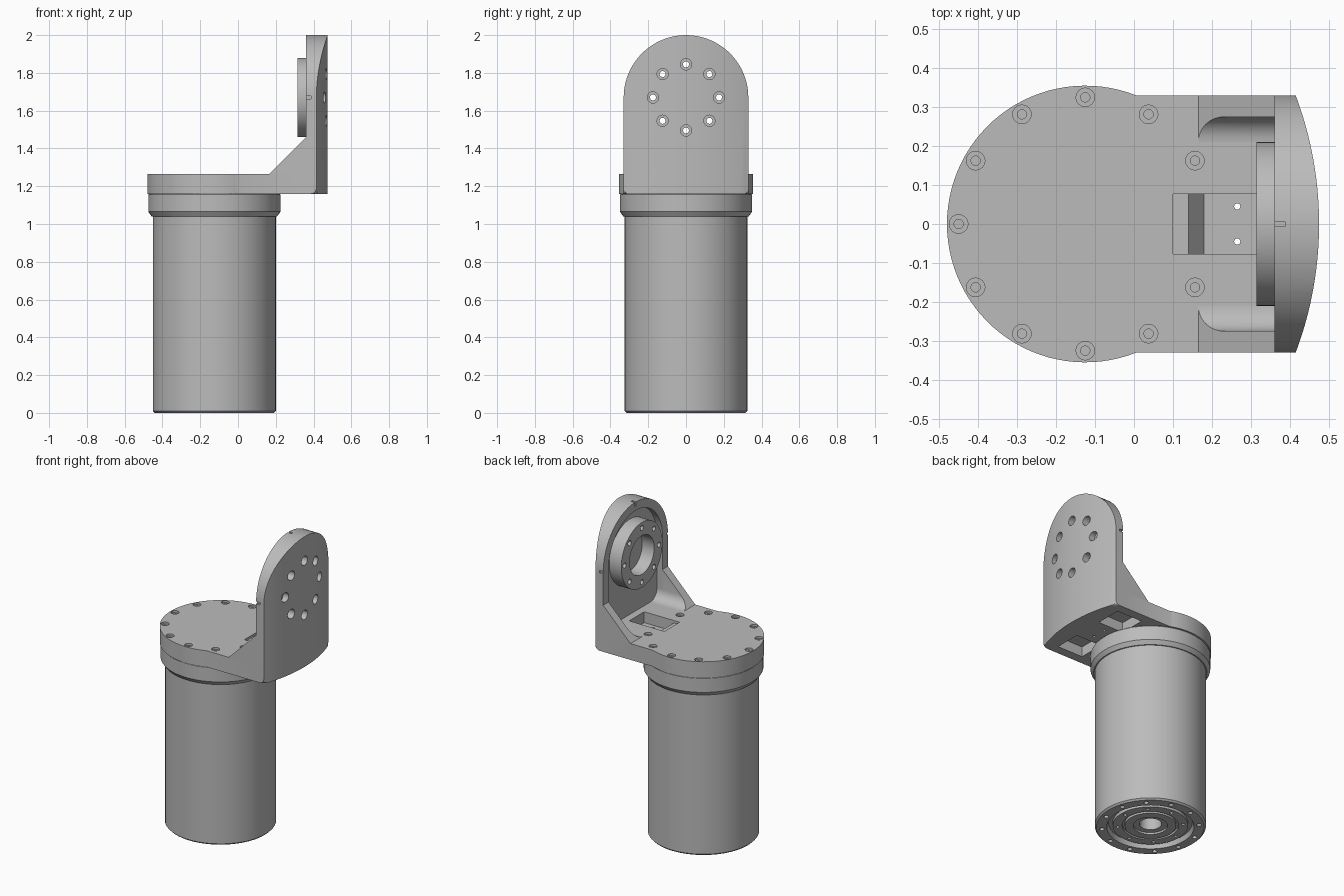
import bpy, bmesh, math
from math import sin, cos, pi, radians

if "Cube" in bpy.data.objects:
    bpy.data.objects.remove(bpy.data.objects["Cube"], do_unlink=True)

grey = bpy.data.materials.new("machined grey")
grey.use_nodes = True
grey.diffuse_color = (0.5, 0.5, 0.5, 1)
grey.node_tree.nodes["Principled BSDF"].inputs["Base Color"].default_value = (0.5, 0.5, 0.5, 1)

AXIS_X = -0.125      # motor axis
HUB_Z = 1.67         # output ring height
HALF = 0.33          # half width of the bracket


def finish(bm, name):
    bmesh.ops.recalc_face_normals(bm, faces=bm.faces)
    mesh = bpy.data.meshes.new(name)
    bm.to_mesh(mesh)
    bm.free()
    mesh.materials.append(grey)
    ob = bpy.data.objects.new(name, mesh)
    bpy.context.collection.objects.link(ob)
    return ob


def add_prism(bm, pts, lo, hi, axis):
    place = {"x": lambda a, b, h: (h, a, b),
             "y": lambda a, b, h: (a, h, b),
             "z": lambda a, b, h: (a, b, h)}[axis]
    low = [bm.verts.new(place(a, b, lo)) for a, b in pts]
    high = [bm.verts.new(place(a, b, hi)) for a, b in pts]
    bm.faces.new(low)
    bm.faces.new(high)
    n = len(pts)
    for i in range(n):
        j = (i + 1) % n
        bm.faces.new((low[i], low[j], high[j], high[i]))


def prisms(name, outlines, lo, hi, axis):
    bm = bmesh.new()
    for pts in outlines:
        add_prism(bm, pts, lo, hi, axis)
    return finish(bm, name)


def arc(cx, cy, r, start, end, n):
    return [(cx + r * cos(radians(start + (end - start) * i / n)),
             cy + r * sin(radians(start + (end - start) * i / n))) for i in range(n + 1)]


def circle(cx, cy, r, n=20):
    return arc(cx, cy, r, 0, 360, n)[:-1]


def rect(x0, x1, y0, y1):
    return [(x0, y0), (x1, y0), (x1, y1), (x0, y1)]


def ring_points(cx, cy, r, n, start=0):
    return [(cx + r * cos(start + 2 * pi * i / n), cy + r * sin(start + 2 * pi * i / n))
            for i in range(n)]


def drills(centres, r, lo, hi, axis):
    return prisms("drill", [circle(a, b, r, 16) for a, b in centres], lo, hi, axis)


def arch(half, bottom):
    return [(-half, bottom), (half, bottom)] + arc(0, HUB_Z, half, 0, 180, 40)


def lathe(name, profile, steps=64):
    bm = bmesh.new()
    vs = [bm.verts.new((AXIS_X + r, 0, z)) for r, z in profile]
    es = [bm.edges.new(p) for p in zip(vs, vs[1:])]
    bmesh.ops.spin(bm, geom=vs + es, cent=(AXIS_X, 0, 0), axis=(0, 0, 1),
                   angle=2 * pi, steps=steps)
    bmesh.ops.remove_doubles(bm, verts=bm.verts, dist=1e-5)
    return finish(bm, name)


def cut(ob, cutter, operation="DIFFERENCE"):
    mod = ob.modifiers.new("cut", "BOOLEAN")
    mod.operation, mod.object, mod.solver = operation, cutter, "EXACT"
    bpy.context.view_layer.objects.active = ob
    bpy.ops.object.modifier_apply(modifier=mod.name)
    bpy.data.objects.remove(cutter, do_unlink=True)


# Motor housing with stepped rings and a bore on its underside
housing = lathe("motor_housing", [
    (0, 0.15), (0.065, 0.15), (0.065, 0.02), (0.1, 0.02), (0.1, 0.008), (0.15, 0.008),
    (0.15, 0.025), (0.165, 0.025), (0.165, 0.01), (0.22, 0.01), (0.22, 0.03),
    (0.245, 0.03), (0.255, 0), (0.315, 0), (0.325, 0.01), (0.325, 1.05), (0, 1.05)])
cut(housing, drills(ring_points(AXIS_X, 0, 0.285, 12, pi / 12), 0.014, -0.05, 0.06, "z"))
cut(housing, drills(ring_points(AXIS_X, 0, 0.192, 8), 0.01, -0.05, 0.05, "z"))

# Collar between the housing and the bracket
collar = lathe("collar", [(0, 1.04), (0.332, 1.04), (0.35, 1.065), (0.35, 1.155),
                          (0.345, 1.16), (0, 1.16)])

# Bracket plate: disc running into a straight tongue
edge = math.degrees(math.asin(HALF / 0.355))
plate = prisms("bracket_plate",
               [arc(AXIS_X, 0, 0.355, edge, 360 - edge, 60) + [(0.362, -HALF), (0.362, HALF)]],
               1.16, 1.265, "z")
channel = [(0.1, 1.3), (0.1, 1.25), (0.14, 1.25), (0.18, 1.195), (0.352, 1.195), (0.352, 1.3)]
cut(plate, prisms("channel", [channel], -0.077, 0.077, "y"))
bolts = ring_points(AXIS_X, 0, 0.325, 12)[1:]
cut(plate, drills(bolts, 0.024, 1.252, 1.3, "z"))
cut(plate, drills(bolts, 0.012, 1.2, 1.3, "z"))
cut(plate, drills([(0.265, 0.045), (0.265, -0.045)], 0.008, 1.1, 1.3, "z"))
cut(plate, prisms("pockets", [rect(0.17, 0.352, s * 0.185 - 0.085, s * 0.185 + 0.085)
                              for s in (-1, 1)], 1.1, 1.225, "z"))

# Upright wall: bowed outer face with a rounded foot, trimmed to an arch
BOW = 0.9375
half_angle = math.degrees(math.asin(0.34 / BOW))
bm = bmesh.new()
add_prism(bm, [(0.36, -0.34)] + arc(0.475 - BOW, 0, BOW, -half_angle, half_angle, 24)
          + [(0.36, 0.34)], 1.16, 2.1, "z")
foot = [e for e in bm.edges if all(v.co.z < 1.2 and v.co.x > 0.4 for v in e.verts)]
bmesh.ops.bevel(bm, geom=foot, offset=0.045, segments=5, profile=0.5, affect="EDGES")
wall = finish(bm, "upright_wall")
cut(wall, prisms("trim", [arch(HALF, 1.0)], 0.2, 0.6, "x"), "INTERSECT")
cut(wall, prisms("recess", [arch(0.275, 1.265)], 0.3, 0.4, "x"))
hub_bolts = ring_points(0, HUB_Z, 0.175, 8)
cut(wall, drills(hub_bolts, 0.03, 0.425, 0.6, "x"))
cut(wall, drills(hub_bolts, 0.016, 0.3, 0.6, "x"))
cut(wall, prisms("notches", [rect(-0.007, 0.007, 1.97, 2.1)]
                 + [rect(s * 0.34 - 0.02, s * 0.34 + 0.02, 1.663, 1.677) for s in (-1, 1)],
                 0.3, 0.387, "x"))

# Output ring standing in the recess
ring = prisms("output_ring", [circle(0, HUB_Z, 0.21, 64)], 0.315, 0.403, "x")
cut(ring, prisms("bore", [circle(0, HUB_Z, 0.125, 48)], 0.2, 0.6, "x"))
cut(ring, drills(hub_bolts, 0.016, 0.2, 0.6, "x"))

# Sloping gussets with a filleted inner side
for side, label in ((1, "back"), (-1, "front")):
    section = [(0.21, 1.25)] + arc(0.21, 1.33, 0.065, -90, 0, 8) + [
        (0.275, 1.52), (HALF, 1.52), (HALF, 1.25)]
    gusset = prisms(label + "_gusset", [[(side * y, z) for y, z in section]],
                    0.16, 0.4, "x")
    slope = [(0.1, 1.2), (0.36, 1.46), (0.5, 1.46), (0.5, 1.8), (0.1, 1.8)]
    cut(gusset, prisms("slope", [slope], -0.5, 0.5, "y"))

# Smooth round surfaces, keep edges crisp
bpy.ops.object.select_all(action="DESELECT")
for ob in bpy.context.collection.objects:
    if ob.type == "MESH" and ob.data.materials and ob.data.materials[0] == grey:
        ob.select_set(True)
bpy.context.view_layer.objects.active = housing
bpy.ops.object.shade_smooth_by_angle(angle=radians(30))
